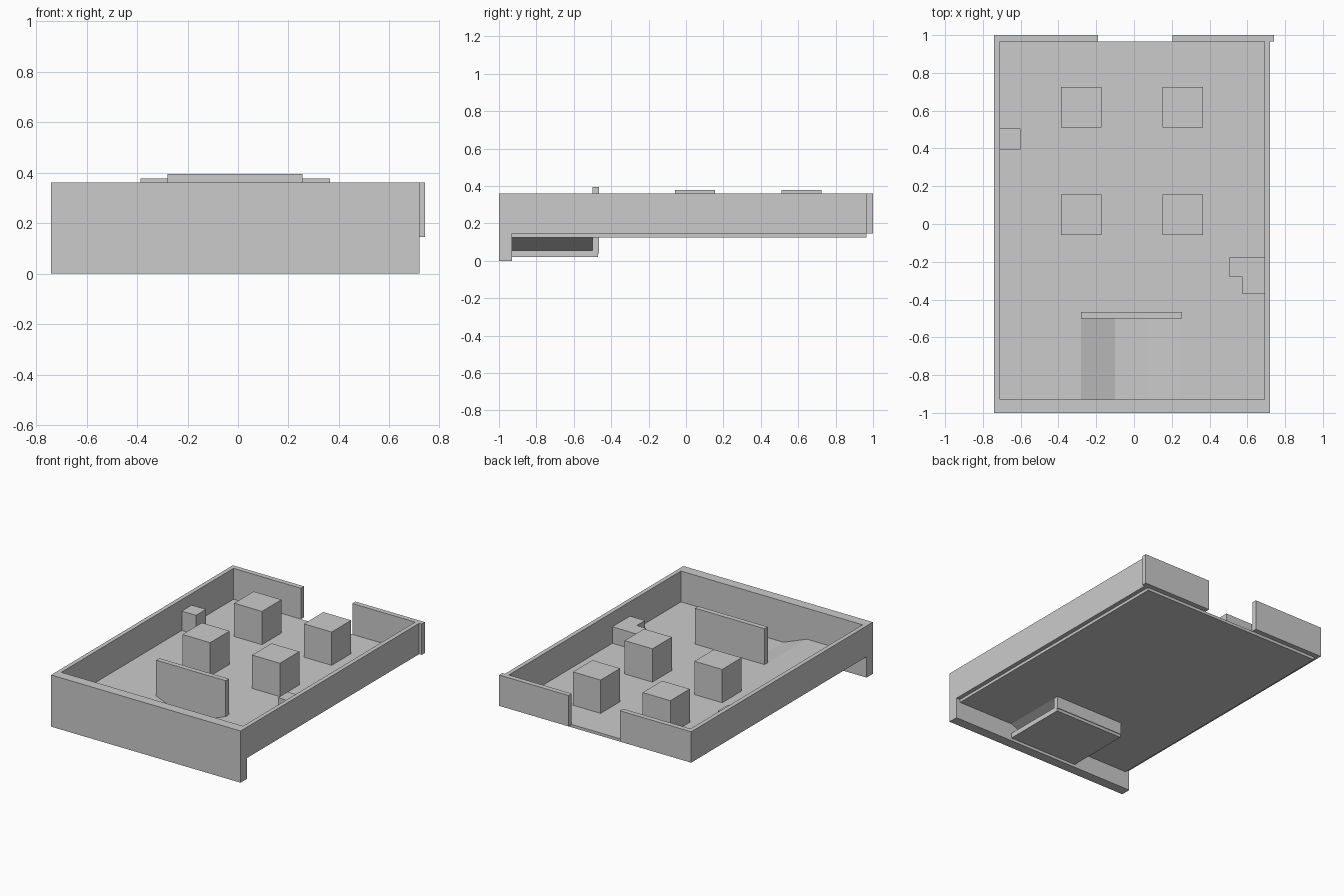
import bpy, bmesh

if "Cube" in bpy.data.objects:
    bpy.data.objects.remove(bpy.data.objects["Cube"])

def box(name, x, y, z):
    """Axis-aligned box from (min, max) ranges."""
    bm = bmesh.new()
    bmesh.ops.create_cube(bm, size=1)
    for v in bm.verts:
        v.co = [r[0] if c < 0 else r[1] for c, r in zip(v.co, (x, y, z))]
    return finish(name, bm)

def prism(name, pts, offset):
    """Extrude a closed 3D outline along an offset vector."""
    bm = bmesh.new()
    face = bm.faces.new([bm.verts.new(p) for p in pts])
    ext = bmesh.ops.extrude_face_region(bm, geom=[face], use_keep_orig=True)
    bmesh.ops.translate(bm, vec=offset,
                        verts=[g for g in ext["geom"] if isinstance(g, bmesh.types.BMVert)])
    bmesh.ops.recalc_face_normals(bm, faces=bm.faces)
    return finish(name, bm)

def finish(name, bm):
    mesh = bpy.data.meshes.new(name)
    bm.to_mesh(mesh)
    bm.free()
    obj = bpy.data.objects.new(name, mesh)
    bpy.context.collection.objects.link(obj)
    return obj

F, T = 0.145, 0.36          # floor top, wall top
U = 0.125                   # floor underside
L, R = -0.28, 0.255         # trough sides

# Floor: U-shaped slab around the trough opening
prism("floor", [(-0.71, -0.93, U), (L, -0.93, U), (L, -0.48, U), (R, -0.48, U),
                (R, -0.93, U), (0.69, -0.93, U), (0.69, 0.965, U), (-0.71, 0.965, U)],
      (0, 0, F - U))

# Perimeter walls, with a doorway gap at the back
box("front_wall", (-0.74, 0.72), (-1, -0.93), (0, T))
box("left_wall", (-0.74, -0.71), (-0.93, 0.965), (F, T))
box("right_wall", (0.69, 0.72), (-0.93, 0.965), (F, T))
box("back_wall_left", (-0.74, -0.19), (0.965, 1), (F, T))
box("back_wall_right", (0.205, 0.74), (0.965, 1), (F, T))

# Sunken trough with sloped ends, on a flat base plate
drop = 0.07
top = [(L, F), (-0.1, F - drop), (0.07, F - drop), (R, F)]
outline = top + [(x, z - 0.02) for x, z in reversed(top)]
prism("trough", [(x, -0.93, z) for x, z in outline], (0, 0.43, 0))
box("trough_base", (L, R), (-0.93, -0.47), (0.02, 0.055))

# Upright panel behind the trough
box("divider_panel", (L, R), (-0.5, -0.465), (0.04, 0.395))

# Four pillars
for i, x in enumerate((-0.28, 0.257)):
    for j, y in enumerate((0.048, 0.618)):
        box(f"pillar_{i}_{j}", (x - 0.107, x + 0.107), (y - 0.107, y + 0.107), (F, 0.377))

# Small block on the left wall and stepped block on the right wall
box("left_block", (-0.71, -0.6), (0.395, 0.505), (F, 0.28))
prism("right_stepped_block", [(0.69, -0.175, F), (0.505, -0.175, F), (0.505, -0.28, F),
                              (0.575, -0.28, F), (0.575, -0.37, F), (0.69, -0.37, F)],
      (0, 0, 0.115))
